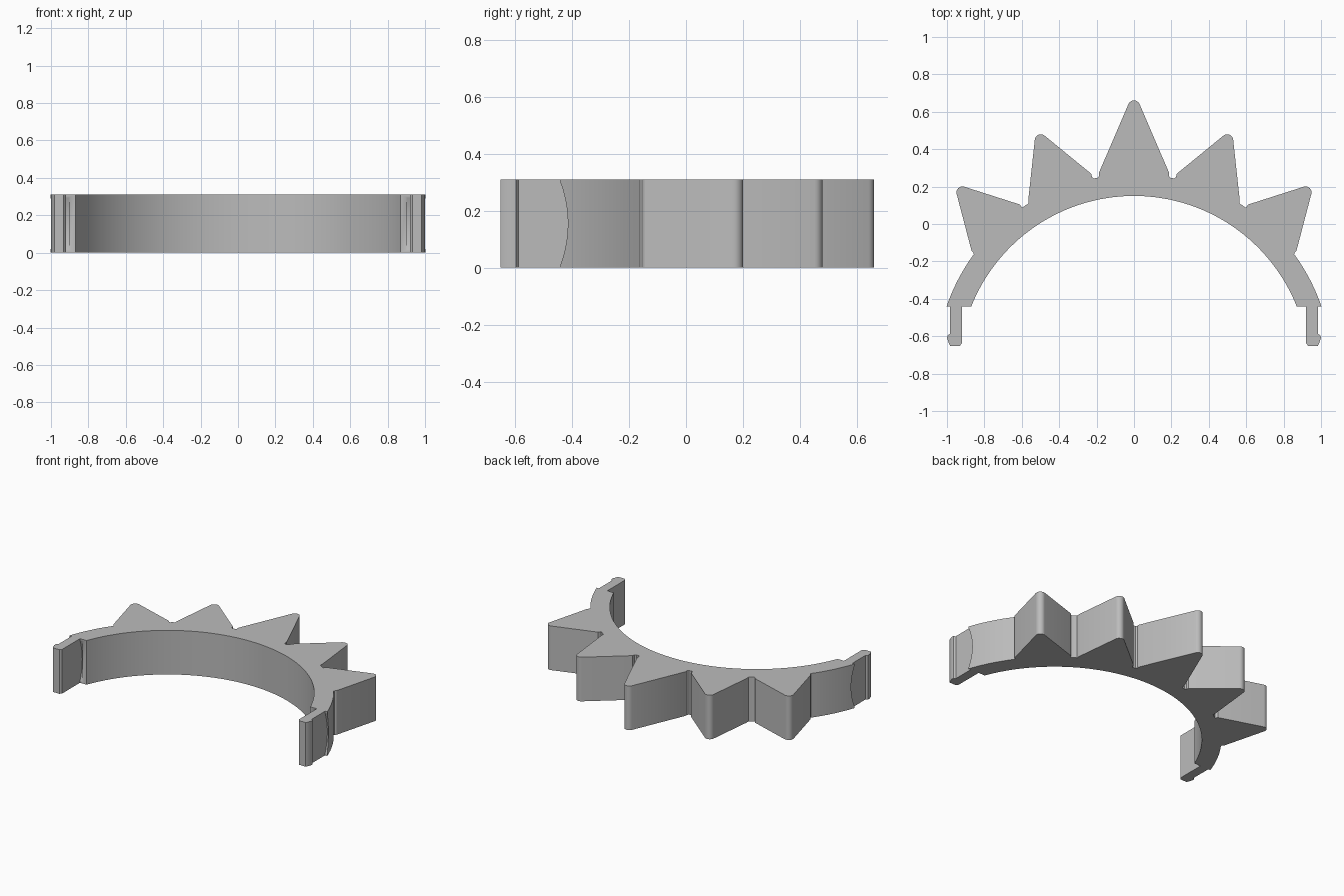
import bpy, bmesh, math
from mathutils import Vector

cube = bpy.data.objects.get("Cube")
if cube:
    bpy.data.objects.remove(cube)

HEIGHT = 0.31
CENTRE_Y = -0.786      # shared centre of the band's arcs
INNER, OUTER = 0.936, 1.06
END_Y = -0.44          # where the band stops

grey = bpy.data.materials.new("plain grey")
grey.use_nodes = True
grey.diffuse_color = (0.5, 0.5, 0.5, 1)
grey.node_tree.nodes["Principled BSDF"].inputs["Base Color"].default_value = (0.5, 0.5, 0.5, 1)


def fillet(a, corner, b, radius, steps=8):
    """Points of a round that replaces a corner."""
    a, corner, b = Vector(a), Vector(corner), Vector(b)
    u, v = (a - corner).normalized(), (b - corner).normalized()
    half = u.angle(v) / 2
    mid = corner + (u + v).normalized() * radius / math.sin(half)
    start = corner + u * radius / math.tan(half) - mid
    end = corner + v * radius / math.tan(half) - mid
    return [tuple(mid + start.slerp(end, i / steps).normalized() * radius)
            for i in range(steps + 1)]


def arc(radius, a0, a1, steps):
    angles = [a0 + (a1 - a0) * i / steps for i in range(steps + 1)]
    return [(radius * math.sin(a), CENTRE_Y + radius * math.cos(a)) for a in angles]


def prism(name, outline):
    """Extrude a closed plan outline to the full height."""
    bm = bmesh.new()
    face = bm.faces.new([bm.verts.new((x, y, 0)) for x, y in outline])
    top = bmesh.ops.extrude_face_region(bm, geom=[face])["geom"]
    bmesh.ops.translate(bm, vec=(0, 0, HEIGHT),
                        verts=[v for v in top if isinstance(v, bmesh.types.BMVert)])
    bmesh.ops.recalc_face_normals(bm, faces=bm.faces)
    mesh = bpy.data.meshes.new(name)
    bm.to_mesh(mesh)
    bm.free()
    mesh.materials.append(grey)
    obj = bpy.data.objects.new(name, mesh)
    bpy.context.collection.objects.link(obj)
    return obj


def activate(obj):
    bpy.ops.object.select_all(action="DESELECT")
    obj.select_set(True)
    bpy.context.view_layer.objects.active = obj


# Spikes on one half, with rounded tips and small valleys between them
half = fillet((-0.187, 0.275), (0, 0.71), (0.187, 0.275), 0.032)[4:]
half += [(0.187, 0.275), (0.187, 0.255), (0.195, 0.246), (0.215, 0.244), (0.225, 0.25), (0.228, 0.268)]
half += fillet((0.228, 0.268), (0.524, 0.51), (0.565, 0.13), 0.032)
half += [(0.565, 0.13), (0.563, 0.11), (0.575, 0.103), (0.593, 0.09), (0.6, 0.088), (0.61, 0.104)]
half += fillet((0.61, 0.104), (0.963, 0.217), (0.868, -0.145), 0.032)
half += [(0.868, -0.145), (0.857, -0.155)]

# Plain outer band, then half of the inner arc
end_out = math.acos((END_Y - CENTRE_Y) / OUTER)
end_in = math.acos((END_Y - CENTRE_Y) / INNER)
half += arc(OUTER, math.atan2(0.855, -0.163 - CENTRE_Y), end_out, 12)
half += arc(INNER, end_in, 0, 40)
crown = prism("spiked_band", half + [(-x, y) for x, y in reversed(half[1:-1])])

# Curved recess in the outer part of each band end
for side, word in ((1, "left"), (-1, "right")):
    bpy.ops.mesh.primitive_cylinder_add(
        vertices=128, radius=0.415, depth=0.16,
        location=(side * 0.98, -0.83, HEIGHT / 2), rotation=(0, math.pi / 2, 0))
    cutter = bpy.context.object
    cutter.name = word + "_recess_cutter"
    cutter.data.materials.append(grey)
    cutter.hide_render = True
    activate(crown)
    cut = crown.modifiers.new("recess", "BOOLEAN")
    cut.operation = "DIFFERENCE"
    cut.solver = "EXACT"
    cut.object = cutter
    bpy.ops.object.modifier_apply(modifier=cut.name)
    bpy.data.objects.remove(cutter)

# End clips with a small outward hook
clip = [(0.92, -0.41), (0.92, -0.638), (0.932, -0.652), (0.982, -0.652), (0.987, -0.645),
        (0.999, -0.612), (0.998, -0.597), (0.985, -0.588), (0.985, -0.41)]
parts = [crown]
for side, word in ((1, "left"), (-1, "right")):
    parts.append(prism(word + "_clip", [(side * x, y) for x, y in clip]))

for part in parts:
    activate(part)
    bpy.ops.object.shade_smooth_by_angle(angle=math.radians(30))
